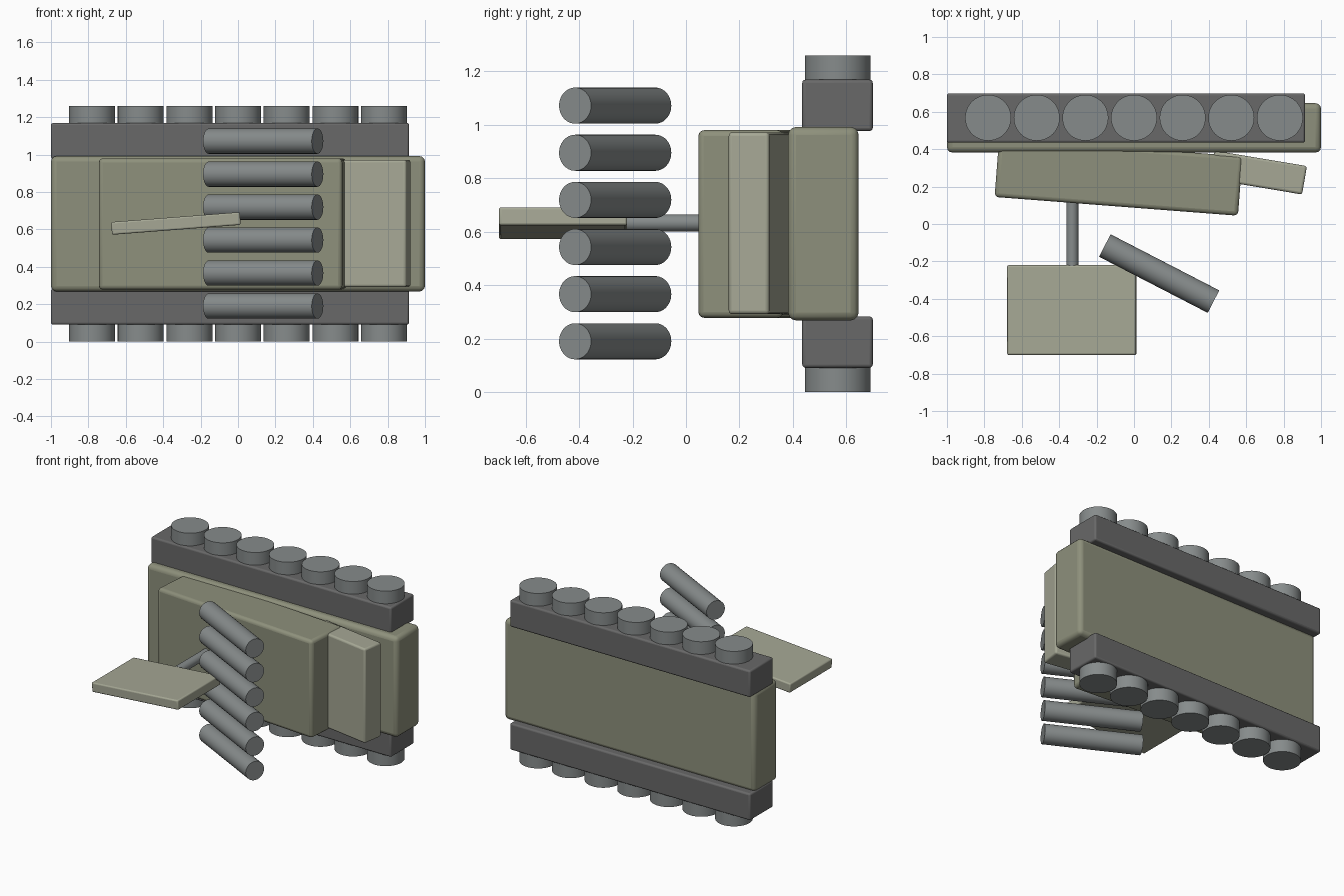
import bpy
from math import radians, pi
from mathutils import Vector

if "Cube" in bpy.data.objects:
    bpy.data.objects.remove(bpy.data.objects["Cube"])


def material(name, rgb):
    m = bpy.data.materials.new(name)
    m.diffuse_color = (*rgb, 1)
    m.use_nodes = True
    m.node_tree.nodes["Principled BSDF"].inputs["Base Color"].default_value = m.diffuse_color
    return m


olive = material("olive", (0.27, 0.28, 0.20))
pale_olive = material("pale_olive", (0.38, 0.39, 0.30))
dark_grey = material("dark_grey", (0.14, 0.14, 0.14))
steel = material("steel", (0.24, 0.26, 0.26))


def box(name, centre, size, mat, bevel, rot=(0, 0, 0), segments=3):
    bpy.ops.mesh.primitive_cube_add(size=1, location=centre, rotation=[radians(a) for a in rot])
    ob = bpy.context.object
    ob.name = name
    ob.scale = size
    bpy.ops.object.transform_apply(location=False, rotation=False, scale=True)
    mod = ob.modifiers.new("bevel", 'BEVEL')
    mod.width, mod.segments = bevel, segments
    ob.data.materials.append(mat)
    bpy.ops.object.shade_smooth_by_angle(angle=radians(35))
    return ob


def rod(name, start, end, radius, mat):
    a, b = Vector(start), Vector(end)
    bpy.ops.mesh.primitive_cylinder_add(vertices=48, radius=radius, depth=(b - a).length,
                                        location=(a + b) / 2)
    ob = bpy.context.object
    ob.name = name
    ob.rotation_euler = (b - a).to_track_quat('Z', 'Y').to_euler()
    ob.data.materials.append(mat)
    bpy.ops.object.shade_smooth_by_angle(angle=radians(35))
    return ob


MID = 0.63  # mirror height between the two tracks

# Hull
box("hull", (0, 0.514, MID), (2.0, 0.264, 0.724), olive, 0.03)

# Tracks and their road wheels, mirrored about the middle height
for side, s in (("upper", 1), ("lower", -1)):
    box(f"{side}_track", (-0.0425, 0.567, MID + s * 0.443), (1.915, 0.264, 0.192), dark_grey, 0.012)
    for i in range(7):
        x = -0.78 + 0.26 * i
        rod(f"{side}_wheel_{i + 1}", (x, 0.568, MID + s * 0.51), (x, 0.568, MID + s * 0.63), 0.123, steel)

# Turret block and sloped front wedge
box("turret", (-0.0825, 0.253, 0.629), (1.305, 0.318, 0.702), olive, 0.022, (0, 0, -4.4))
box("front_plate", (0.665, 0.275, 0.632), (0.5, 0.154, 0.68), pale_olive, 0.013, (0, 0, -9.5))

# Post and tilted panel
rod("post", (-0.33, -0.26, MID + 0.003), (-0.33, 0.16, MID + 0.003), 0.032, steel)
box("panel", (-0.332, -0.46, 0.632), (0.69, 0.48, 0.068), pale_olive, 0.009, (0, -4.4, 0))

# Row of slanted launcher tubes
for i in range(6):
    z = 0.19 + 0.1764 * i
    rod(f"launcher_tube_{i + 1}", (-0.156, -0.115, z), (0.425, -0.415, z), 0.0675, steel)
